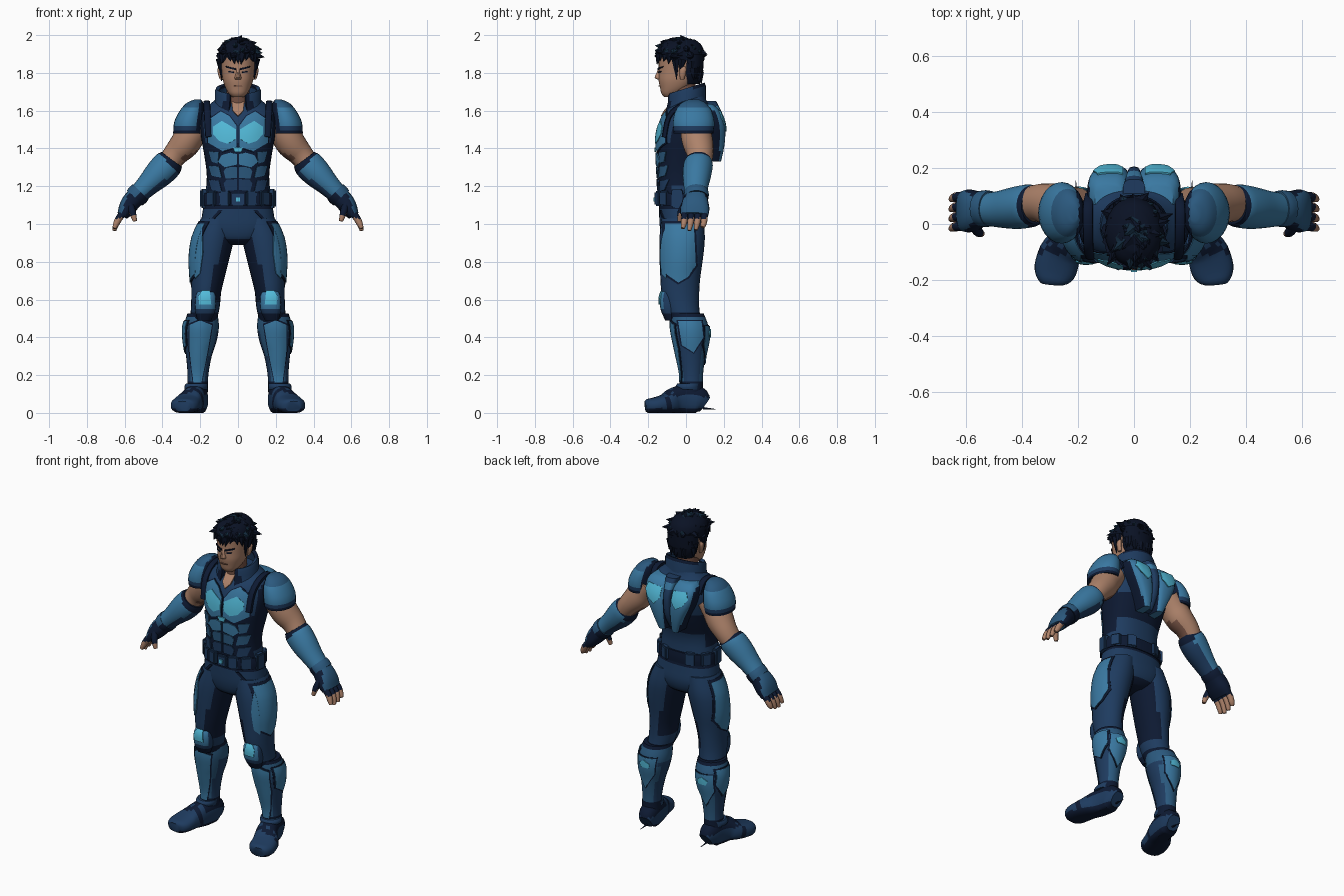
import bpy, bmesh, math, random
from mathutils import Vector, Matrix
from mathutils.bvhtree import BVHTree

random.seed(4)
start_cube = bpy.data.objects.get("Cube")
if start_cube:
    bpy.data.objects.remove(start_cube, do_unlink=True)

X, Y, Z = Vector((1, 0, 0)), Vector((0, 1, 0)), Vector((0, 0, 1))
surfaces = {}


def material(name, r, g, b):
    mat = bpy.data.materials.new(name)
    mat.use_nodes = True
    mat.diffuse_color = (r, g, b, 1)
    mat.node_tree.nodes["Principled BSDF"].inputs["Base Color"].default_value = (r, g, b, 1)
    return mat


HAIR = material("blue black hair", .003, .006, .018)
SHEEN = material("hair sheen", .006, .022, .045)
DARK = material("dark navy", .004, .010, .032)
NAVY = material("navy cloth", .013, .044, .115)
SLATE = material("slate blue", .024, .10, .21)
STEEL = material("steel blue", .042, .19, .36)
CYAN = material("bright cyan", .085, .49, .69)
SKIN = material("tan skin", .42, .225, .145)
SHADE = material("deep tan skin", .18, .085, .058)


def finish(name, bm, mats, rule=None, pair=False):
    """Turn a bmesh into an object, colour faces by rule and mirror it if paired."""
    bmesh.ops.recalc_face_normals(bm, faces=bm.faces[:])
    bm.normal_update()
    for face in bm.faces:
        face.smooth = True
        if rule:
            face.material_index = int(rule(face.calc_center_median(), face.normal))
    for edge in bm.edges:
        edge.smooth = len(edge.link_faces) == 2 and edge.calc_face_angle(0) < .7
    surfaces[name] = BVHTree.FromBMesh(bm)
    mesh = bpy.data.meshes.new(name)
    bm.to_mesh(mesh)
    bm.free()
    for mat in mats:
        mesh.materials.append(mat)
    obj = bpy.data.objects.new(name, mesh)
    bpy.context.collection.objects.link(obj)
    if pair:
        mirror = obj.modifiers.new("Mirror", 'MIRROR')
        mirror.use_mirror_merge = False
    return obj


def smooth_rows(rows, steps=3):
    """Catmull-Rom interpolation between cross-sections."""
    out = []
    for i in range(len(rows) - 1):
        p, q, r, s = (rows[max(0, min(len(rows) - 1, i + k))] for k in (-1, 0, 1, 2))
        for k in range(steps):
            t = k / steps
            out.append([b + .5 * t * (c - a + t * (2*a - 5*b + 4*c - d + t * (3*(b - c) + d - a)))
                        for a, b, c, d in zip(p, q, r, s)])
    return out + [list(rows[-1])]


def loft(name, rows, mats, rule=None, pair=False, up=Y, follow=False, power=1, floor=-9, sides=24):
    """Skin cross-sections (x, y, z, radius, radius), level or following their path."""
    bm = bmesh.new()
    rows = smooth_rows(rows)
    loops = []
    for i, (x, y, z, ra, rb) in enumerate(rows):
        t = Z
        if follow:
            t = (Vector(rows[min(i + 1, len(rows) - 1)][:3]) - Vector(rows[max(i - 1, 0)][:3])).normalized()
        a = up.cross(t).normalized()
        b = t.cross(a)
        loop = []
        for k in range(sides):
            ang = math.tau * k / sides
            c, s = (math.copysign(abs(v) ** power, v) for v in (math.cos(ang), math.sin(ang)))
            p = Vector((x, y, z)) + a * (max(ra, .002) * c) + b * (max(rb, .002) * s)
            p.z = max(p.z, floor)
            loop.append(bm.verts.new(p))
        loops.append(loop)
    for low, high in zip(loops, loops[1:]):
        for k in range(sides):
            n = (k + 1) % sides
            bm.faces.new((low[k], low[n], high[n], high[k]))
    bm.faces.new(loops[0][::-1])
    bm.faces.new(loops[-1])
    return finish(name, bm, mats, rule, pair)


def plate(name, target, outline, mat, view="front", pair=True, lift=.003):
    """Thin plate: a flat outline cut into a grid and laid onto a surface."""
    bm = bmesh.new()
    bm.faces.new([bm.verts.new((u, 0, v)) for u, v in outline])
    for axis, values in ((X, [p[0] for p in outline]), (Z, [p[1] for p in outline])):
        cut = min(values) + .02
        while cut < max(values):
            bmesh.ops.bisect_plane(bm, geom=bm.verts[:] + bm.edges[:] + bm.faces[:],
                                   plane_co=axis * cut, plane_no=axis)
            cut += .02
    ray = {"front": Y, "back": -Y, "side": -X}[view]
    for vert in bm.verts:
        u, v = vert.co.x, vert.co.z
        origin = (Vector((0, u, v)) if view == "side" else Vector((u, 0, v))) - ray
        hit = surfaces[target].ray_cast(origin, ray)[0]
        if hit is None:
            hit = surfaces[target].find_nearest(origin + ray * .9)[0]
        vert.co = hit - ray * lift
    solid = finish(name, bm, [mat], pair=pair).modifiers.new("Thickness", 'SOLIDIFY')
    solid.thickness, solid.offset = .008, 0


def rimmed_plate(name, target, outline, mat, view="front", rim=1.13):
    """Plate with a slightly larger dark plate below it, as an outline."""
    cu, cv = (sum(p[k] for p in outline) / len(outline) for k in (0, 1))
    grown = [(cu + (u - cu) * rim, cv + (v - cv) * (1 + (rim - 1) * .6)) for u, v in outline]
    plate(name + "_rim", target, grown, DARK, view, lift=.001)
    plate(name, target, outline, mat, view, lift=.004)


def box(name, centre, size, mat, turn=0, pair=False):
    bm = bmesh.new()
    place = Matrix.Translation(centre) @ Matrix.Rotation(turn, 4, 'Z') @ Matrix.Diagonal((*size, 1))
    bmesh.ops.create_cube(bm, size=1, matrix=place)
    bmesh.ops.bevel(bm, geom=bm.edges[:], offset=.007, segments=2, affect='EDGES')
    finish(name, bm, [mat], pair=pair)


def spikes(name, items, mat, pair=False):
    """Cones from base to tip, joined in one object."""
    bm = bmesh.new()
    for base, tip, radius in items:
        base, tip = Vector(base), Vector(tip)
        d = tip - base
        place = Matrix.Translation((base + tip) / 2) @ d.to_track_quat('Z', 'Y').to_matrix().to_4x4()
        bmesh.ops.create_cone(bm, cap_ends=True, segments=6, radius1=radius, radius2=.001,
                              depth=d.length, matrix=place)
    finish(name, bm, [mat], pair=pair)


# Vest and its armour plates: dark sides and dark gaps between the plates
loft("vest", [(0, -.03, 1.12, .178, .115), (0, -.035, 1.25, .165, .115), (0, -.02, 1.36, .178, .135),
              (0, -.005, 1.46, .195, .147), (0, .01, 1.54, .2, .145), (0, .018, 1.6, .185, .125),
              (0, .025, 1.65, .13, .085), (0, .02, 1.68, .1, .08)], [NAVY, DARK],
     lambda c, n: (abs(n.x) > .8 and c.z > 1.2) or (n.y < -.3 and c.z < 1.42) or (n.y > 0 and 1.3 < c.z < 1.43),
     power=.85, sides=40)
rimmed_plate("chest_plate", "vest", [(.155, 1.55), (.09, 1.595), (.045, 1.57), (.008, 1.52), (.008, 1.41),
                                     (.08, 1.385), (.155, 1.43)], STEEL, rim=1.08)
plate("chest_highlight", "vest", [(.13, 1.515), (.085, 1.545), (.05, 1.525), (.01, 1.5), (.01, 1.45),
                                  (.055, 1.425), (.1, 1.44), (.13, 1.475)], CYAN, lift=.008)
plate("throat", "vest", [(-.035, 1.66), (.035, 1.66), (.028, 1.6), (0, 1.57), (-.028, 1.6)],
      SKIN, pair=False, lift=.006)
plate("abdomen_gem", "vest", [(-.028, 1.405), (.028, 1.405), (.016, 1.38), (-.016, 1.38)],
      CYAN, pair=False, lift=.008)
plate("upper_abdomen", "vest", [(.006, 1.315), (.07, 1.3), (.105, 1.33), (.085, 1.365), (.04, 1.378), (.006, 1.37)], STEEL)
for i, z in enumerate((1.245, 1.18)):
    plate(f"abdomen_plate_{i}", "vest", [(.006, z), (.065, z - .005), (.075, z + .035), (.06, z + .055),
                                         (.006, z + .058)], NAVY if i else SLATE)
for i, z in enumerate((1.33, 1.255, 1.18)):
    plate(f"flank_plate_{i}", "vest", [(.085 + .02 * (i == 0), z - .01), (.14, z), (.155, z + .055), (.1, z + .05)],
          NAVY if i == 2 else SLATE)

# Back armour
loft("back_armour", [(.045, .125, 1.33, .025, .06), (.062, .13, 1.42, .048, .074), (.085, .125, 1.52, .072, .082),
                     (.092, .11, 1.6, .074, .068), (.09, .095, 1.635, .05, .045)], [STEEL, DARK],
     lambda c, n: abs(n.x) > .85, pair=True, power=.65)
plate("back_highlights", "back_armour", [(.04, 1.59), (.13, 1.6), (.145, 1.56), (.12, 1.52), (.075, 1.49), (.04, 1.53)],
      CYAN, "back")
loft("spine_guard", [(0, .1, 1.34, .018, .05), (0, .14, 1.43, .024, .055), (0, .145, 1.55, .026, .058),
                     (0, .11, 1.65, .04, .05)], [NAVY, STEEL], lambda c, n: 1.58 < c.z < 1.63, power=.6)
loft("shoulder_straps", [(.155, -.115, 1.46, .014, .018), (.162, -.09, 1.57, .014, .018),
                         (.165, -.02, 1.63, .014, .018), (.165, .06, 1.635, .014, .018),
                         (.158, .1, 1.57, .014, .018)], [DARK], pair=True, up=X, follow=True, power=.6, sides=12)

# Collar, open at the front and higher at the back
bm = bmesh.new()
columns = []
for i in range(33):
    ang = -math.pi / 2 + .36 + i / 32 * (math.tau - .72)
    c, s = math.cos(ang), math.sin(ang)
    top = 1.715 + .03 * s
    columns.append([bm.verts.new((r * c, .002 + (r - .02) * s, z))
                    for r, z in ((.13, 1.585), (.113, 1.65), (.113, top - .015), (.107, top))])
for left, right in zip(columns, columns[1:]):
    for k in range(3):
        bm.faces.new((left[k], right[k], right[k + 1], left[k + 1]))
collar = finish("collar", bm, [NAVY, DARK], lambda c, n: c.z > 1.72 or c.y < -.075)
shell = collar.modifiers.new("Thickness", 'SOLIDIFY')
shell.thickness, shell.offset = .02, 0

# Head and face
loft("neck", [(0, -.005, 1.56, .07, .08), (0, -.015, 1.64, .062, .065), (0, -.02, 1.74, .06, .07)],
     [SKIN, SHADE], lambda c, n: c.z > 1.65)
loft("head", [(0, -.085, 1.672, .03, .03), (0, -.08, 1.69, .048, .05), (0, -.06, 1.72, .066, .077),
              (0, -.045, 1.76, .08, .1), (0, -.035, 1.8, .086, .11), (0, -.03, 1.85, .092, .115),
              (0, -.03, 1.9, .094, .115), (0, -.03, 1.95, .075, .09)], [SKIN], power=.9, sides=32)
loft("nose", [(0, -.138, 1.765, .016, .012), (0, -.145, 1.775, .018, .022), (0, -.143, 1.8, .01, .014),
              (0, -.137, 1.825, .009, .008)], [SKIN], sides=10)
loft("ears", [(.088, -.02, 1.765, .008, .01), (.094, -.018, 1.79, .011, .016),
              (.097, -.015, 1.82, .011, .017), (.092, -.015, 1.835, .006, .01)], [SKIN], pair=True, sides=12)
plate("eyebrows", "head", [(.012, 1.814), (.06, 1.828), (.064, 1.836), (.012, 1.824)], HAIR)
plate("eyes", "head", [(.022, 1.8), (.046, 1.802), (.05, 1.809), (.022, 1.808)], DARK)
plate("mouth", "head", [(-.024, 1.729), (.024, 1.729), (.02, 1.733), (-.02, 1.733)], SHADE, pair=False)

# Hair: smooth cap with jagged locks
loft("hair_cap", [(0, -.025, 1.868, .1, .122), (0, -.028, 1.91, .104, .125), (0, -.028, 1.95, .088, .108),
                  (0, -.025, 1.978, .05, .07)], [HAIR])
loft("hair_back", [(0, .02, 1.74, .06, .05), (0, .025, 1.78, .085, .058), (0, .028, 1.82, .095, .063),
                   (0, .03, 1.9, .1, .066)], [HAIR])
locks, sheen_locks = [((0, .0, 1.96), (.02, -.03, 2), .03)], []
for i in range(11):
    ang = -1.3 + .26 * i
    s, c = math.sin(ang), math.cos(ang)
    locks.append(((.094 * s, -.03 - .11 * c, 1.9),
                  (.1 * s + random.uniform(-.015, .015), -.03 - .125 * c, random.uniform(1.842, 1.865)), .024))
for i in range(90):
    ang, lean = random.uniform(0, math.tau), random.uniform(.1, 1.5)
    out = Vector((math.sin(lean) * math.cos(ang), math.sin(lean) * math.sin(ang), math.cos(lean)))
    base = Vector((.09 * out.x, -.028 + .11 * out.y, 1.885 + .083 * out.z))
    tip = base + out * .032 + Vector((random.uniform(-.03, .03), random.uniform(-.035, .01), -.014))
    tip.z, tip.y = min(tip.z, 1.997), max(tip.y, -.165)
    (locks if i % 3 else sheen_locks).append((base, tip, .027))
for i in range(14):
    ang = .1 + .22 * i
    base = Vector((.085 * math.cos(ang), .022 + .05 * math.sin(ang), random.uniform(1.8, 1.87)))
    locks.append((base, base + Vector((.01 * math.cos(ang), .01 * math.sin(ang), -.06)), .024))
spikes("hair_locks", locks, HAIR)
spikes("hair_sheen_locks", sheen_locks, SHEEN)
spikes("sideburns", [((.09, -.055, 1.87), (.088, -.05, 1.765), .022),
                     ((.092, -.02, 1.87), (.096, -.03, 1.8), .026)], HAIR, pair=True)

# Arms: shoulder pad, upper arm, forearm guard, glove and fingers
loft("shoulder_pads", [(.263, .04, 1.48, .08, .105), (.258, .04, 1.54, .08, .11), (.242, .04, 1.6, .066, .095),
                       (.228, .04, 1.64, .045, .065), (.215, .04, 1.658, .018, .03)], [STEEL, NAVY, DARK, SLATE],
     lambda c, n: 2 if n.x < -.6 or c.z < 1.495 else 1 if c.z < 1.515 else 3 * (c.z > 1.61), pair=True)
loft("upper_arms", [(.2, .05, 1.53, .07, .08), (.25, .055, 1.47, .078, .082), (.285, .065, 1.42, .078, .08),
                    (.33, .075, 1.37, .066, .07), (.375, .07, 1.31, .058, .062)], [SKIN, SHADE],
     lambda c, n: n.z < -.62, pair=True, follow=True)
loft("forearm_guards", [(.35, .065, 1.343, .066, .066), (.372, .065, 1.315, .079, .077), (.42, .058, 1.265, .076, .076),
                        (.48, .053, 1.205, .06, .066), (.54, .053, 1.145, .05, .056)], [STEEL, DARK, NAVY],
     lambda c, n: 1 if c.x - c.z < -.955 else 2 if n.z < -.45 else 0, pair=True, follow=True)
loft("wrist_bands", [(.515, .055, 1.17, .058, .064), (.53, .055, 1.155, .06, .066), (.548, .055, 1.137, .057, .064)],
     [SLATE, DARK], lambda c, n: n.z < 0, pair=True, follow=True)
loft("gloves", [(.54, .055, 1.145, .05, .058), (.567, .05, 1.115, .05, .07), (.59, .047, 1.08, .044, .077),
                (.612, .045, 1.045, .03, .072)], [DARK, SLATE], lambda c, n: n.x > .45, pair=True, follow=True, power=.85)
for i in range(4):
    y, drop = -.008 + .035 * i, (.012, 0, .004, .018)[i]
    loft(f"fingers_{i}", [(.605, y, 1.06, .019, .018), (.63, y, 1.03, .019, .018), (.645, y - .004, 1, .016, .016),
                          (.655, y - .01, .965 + drop, .01, .01)], [SKIN, DARK],
         lambda c, n: c.z > 1.03, pair=True, follow=True, sides=10)
loft("thumbs", [(.57, -.005, 1.1, .02, .022), (.558, -.028, 1.06, .018, .018), (.545, -.035, 1.015, .011, .011)],
     [SKIN, DARK], lambda c, n: c.z > 1.05, pair=True, follow=True, sides=10)

# Belt and pouches
loft("belt", [(0, -.03, 1.095, .188, .122), (0, -.03, 1.13, .19, .124), (0, -.03, 1.165, .186, .122)],
     [DARK], power=.85, sides=40)
for i, ang in enumerate((-68, -42, -8, 30, 62)):
    a = math.radians(ang)
    box(f"belt_pouches_{i}", (.183 * math.cos(a), -.03 + .122 * math.sin(a), 1.135),
        (.032, .06, .1 if i == 2 else .078), NAVY, a, pair=True)
box("buckle", (0, -.155, 1.13), (.065, .02, .07), NAVY)
box("buckle_centre", (0, -.163, 1.13), (.035, .016, .036), CYAN)

# Trousers
loft("hips", [(0, -.03, 1.13, .176, .113), (0, -.025, 1.05, .19, .117), (0, -.02, .98, .193, .118),
              (0, -.02, .92, .14, .1), (0, -.02, .89, .06, .06)], [NAVY, DARK],
     lambda c, n: c.z > 1.07 or n.z < -.7, power=.85, sides=32)
loft("trouser_legs", [(.105, -.02, 1.03, .09, .11), (.13, -.02, .93, .11, .12), (.15, -.025, .82, .105, .115),
                      (.16, -.03, .72, .09, .106), (.168, -.03, .64, .079, .1), (.173, -.02, .56, .076, .09),
                      (.185, 0, .48, .07, .08)], [NAVY, DARK],
     lambda c, n: c.z < .535 or (n.x < -.42 and .6 < c.z < .92), pair=True)
rimmed_plate("thigh_plates", "trouser_legs", [(-.11, 1), (.04, 1), (.05, .78), (.01, .72), (-.04, .69), (-.11, .74)],
             STEEL, "side")
plate("thigh_front_plates", "trouser_legs", [(.19, 1), (.22, .99), (.235, .8), (.225, .71), (.2, .74), (.185, .85)], STEEL)
plate("pocket_seams", "hips", [(.08, 1.075), (.1, 1.075), (.165, 1), (.15, 1)], DARK)
loft("knee_pads", [(.17, -.085, .66, .035, .03), (.171, -.093, .62, .054, .045), (.173, -.09, .55, .056, .045),
                   (.178, -.075, .49, .036, .035)], [STEEL, NAVY, DARK],
     lambda c, n: 2 if c.z < .52 else c.z < .56 or abs(n.x) > .8, pair=True, power=.75)
plate("knee_highlights", "knee_pads", [(.142, .575), (.205, .575), (.208, .62), (.19, .645), (.15, .645)], CYAN)

# Shin armour
loft("shin_guards", [(.188, .008, .525, .08, .086), (.195, .02, .455, .094, .1), (.2, .026, .38, .087, .092),
                     (.207, .026, .3, .068, .076), (.212, .03, .2, .055, .06), (.215, .03, .11, .055, .06)],
     [SLATE, DARK, NAVY], lambda c, n: 1 if c.z > .505 or c.z < .15 else 2 * (abs(n.x) > .8 and c.z < .44), pair=True)
rimmed_plate("shin_plates", "shin_guards", [(.14, .465), (.2, .49), (.255, .465), (.255, .34), (.235, .16),
                                            (.195, .16), (.16, .34)], STEEL, rim=1.1)
rimmed_plate("calf_plates", "shin_guards", [(.135, .46), (.255, .46), (.26, .36), (.21, .26), (.15, .36)], STEEL, "back", 1.08)
plate("calf_highlights", "shin_guards", [(.17, .4), (.225, .4), (.235, .425), (.2, .445), (.165, .425)],
      CYAN, "back", lift=.009)
rimmed_plate("outer_shin_plates", "shin_guards", [(-.04, .485), (.08, .485), (.09, .4), (.04, .32), (-.02, .36)], STEEL, "side")

# Boots with a blunt toe and a raised instep
loft("boots", [(.208, .1, .045, .038, .045), (.212, .065, .065, .055, .075), (.222, 0, .07, .058, .08),
               (.24, -.06, .065, .064, .07), (.265, -.105, .05, .075, .052), (.282, -.165, .04, .076, .042),
               (.29, -.2, .036, .06, .038), (.292, -.215, .034, .04, .028)], [NAVY, DARK],
     lambda c, n: c.z < .022 or (c.z > .085 and c.y > -.07) or -.105 < c.y < -.08,
     pair=True, up=Z, follow=True, power=.8, floor=0)
loft("boot_straps", [(.222, .012, .125, .06, .064), (.222, .01, .14, .062, .066), (.218, .018, .155, .058, .064)],
     [NAVY], pair=True)
spikes("heel_spurs", [((.208, .09, .025), (.208, .155, .02), .006)], DARK, pair=True)
